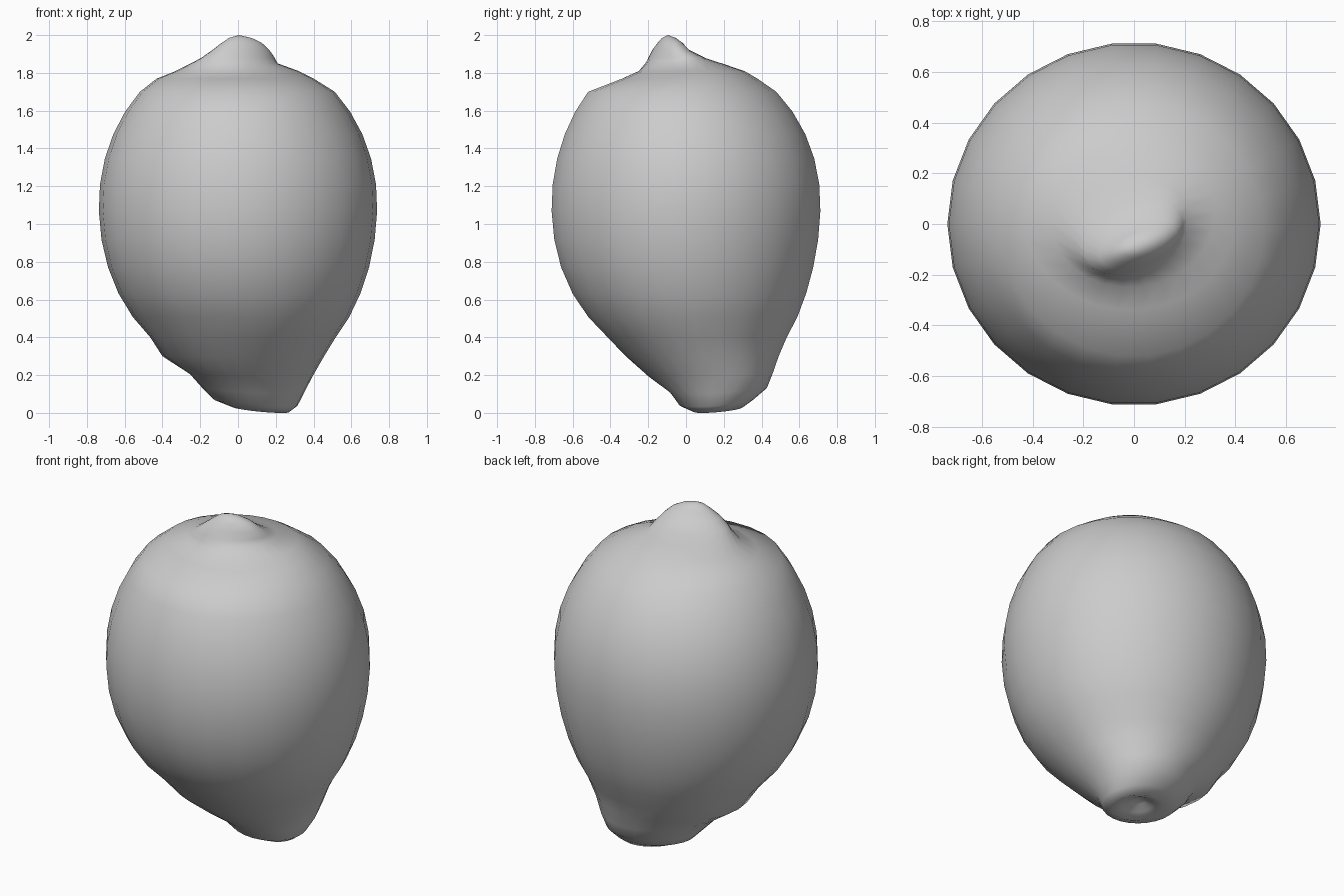
import bpy, bmesh, math

cube = bpy.data.objects.get("Cube")
if cube:
    bpy.data.objects.remove(cube, do_unlink=True)

SIDES = 26
BODY_RINGS = 11

# Stem end: height, centre x, centre y, radius x, radius y, diagonal skew
STEM_END = [
    (0.065, 0.105, 0.175, 0.035, 0.035, 0.0),
    (0.040, 0.115, 0.170, 0.085, 0.080, 0.0),
    (0.018, 0.120, 0.170, 0.150, 0.130, 0.0),
    (0.055, 0.093, 0.160, 0.222, 0.195, 0.03),
    (0.120, 0.080, 0.172, 0.270, 0.257, 0.06),
    (0.200, 0.070, 0.129, 0.325, 0.329, 0.08),
    (0.300, 0.028, 0.086, 0.428, 0.406, 0.04),
]

# Pointed tip, steep in front and sloping gently behind: same columns
TIP = [
    (1.770, -0.015, 0.020, 0.415, 0.360, 0.0),
    (1.810, -0.005, 0.030, 0.325, 0.280, 0.05),
    (1.850, -0.020, -0.013, 0.230, 0.203, 0.15),
    (1.880, 0.000, -0.050, 0.194, 0.150, 0.34),
    (1.920, 0.015, -0.080, 0.152, 0.100, 0.45),
    (1.960, 0.020, -0.085, 0.105, 0.065, 0.45),
    (1.985, 0.012, -0.090, 0.060, 0.037, 0.4),
]


def body_section(i):
    """Egg-shaped body: an ellipsoid whose centre drifts near both ends."""
    a = -0.865 + 1.66 * i / (BODY_RINGS - 1)
    s = math.sin(a)
    if s < 0:
        height, drift_x, drift_y, power = 0.92, -0.06, -0.135, 0.94
    else:
        height, drift_x, drift_y, power = 0.84, -0.01, -0.055, 1.0
    width = math.cos(a) ** power
    return (1.1 + height * s, drift_x * s ** 3, drift_y * s ** 3,
            0.737 * width, 0.717 * width, 0.0)


def add_ring(bm, z, cx, cy, rx, ry, skew):
    tilt = max(0.0, 0.1 - 0.4 * z)  # only the stem end is slanted
    verts = []
    for i in range(SIDES):
        a = math.tau * i / SIDES
        dx = rx * math.cos(a)
        dy = ry * math.sin(a + skew)
        verts.append(bm.verts.new((cx + dx, cy + dy, z + tilt * (dy - dx))))
    return verts


# Fruit skin: stacked rings bridged by quads, closed with a fan at each end
bm = bmesh.new()
sections = STEM_END + [body_section(i) for i in range(BODY_RINGS)] + TIP
rings = [add_ring(bm, *s) for s in sections]
dimple = bm.verts.new((0.105, 0.175, 0.075))
tip = bm.verts.new((0.005, -0.095, 2.0))
for i in range(SIDES):
    j = (i + 1) % SIDES
    for low, high in zip(rings, rings[1:]):
        bm.faces.new((low[i], low[j], high[j], high[i]))
    bm.faces.new((dimple, rings[0][j], rings[0][i]))
    bm.faces.new((tip, rings[-1][i], rings[-1][j]))
bmesh.ops.recalc_face_normals(bm, faces=bm.faces)
mesh = bpy.data.meshes.new("lemon_fruit")
bm.to_mesh(mesh)
bm.free()
mesh.shade_smooth()

fruit = bpy.data.objects.new("lemon_fruit", mesh)
bpy.context.collection.objects.link(fruit)

# Plain grey skin
skin = bpy.data.materials.new("light_grey")
skin.use_nodes = True
colour = (0.6, 0.6, 0.6, 1.0)
skin.diffuse_color = colour
skin.node_tree.nodes["Principled BSDF"].inputs["Base Color"].default_value = colour
mesh.materials.append(skin)
